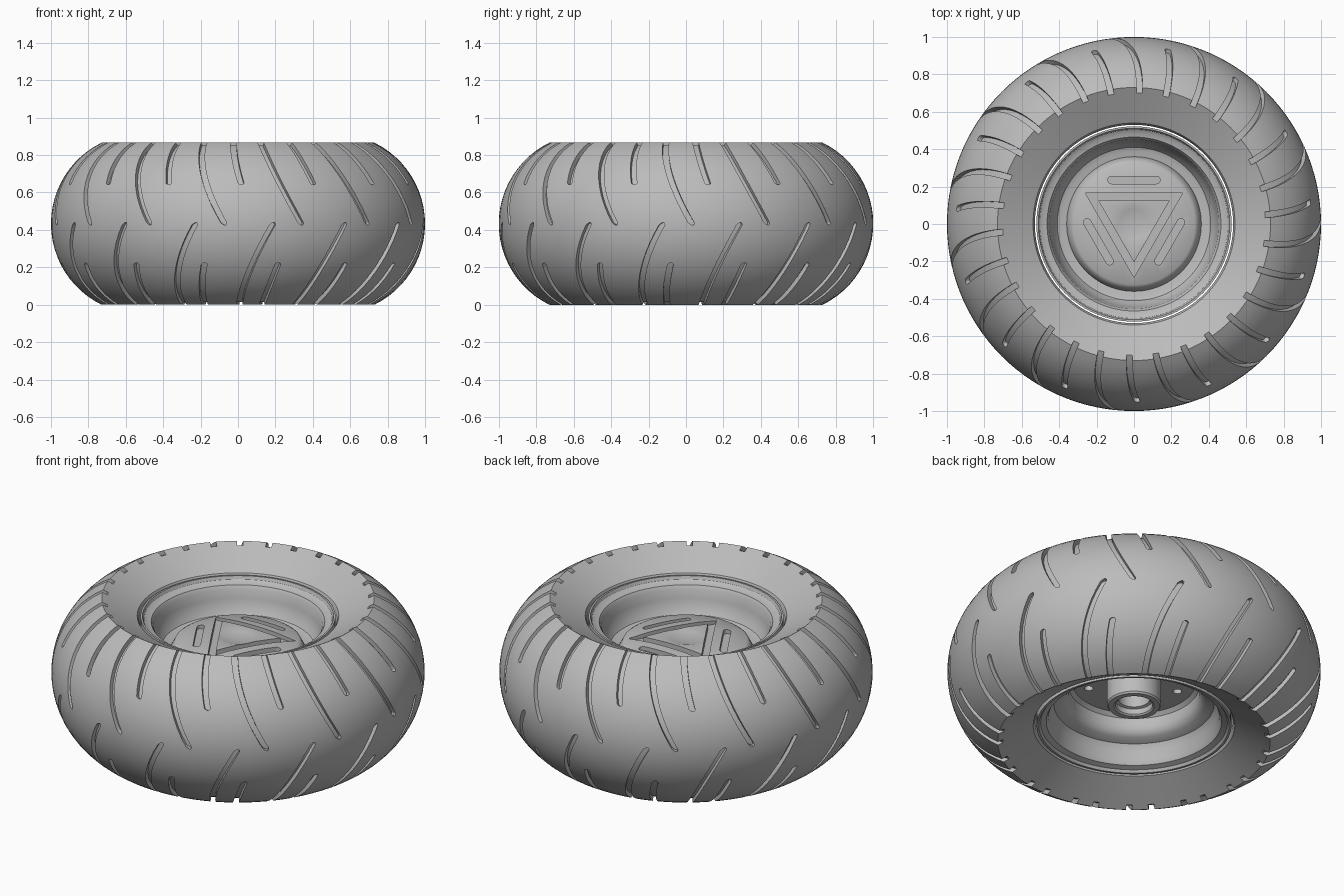
import bpy, bmesh, math
from mathutils import Matrix, Vector

if "Cube" in bpy.data.objects:
    bpy.data.objects.remove(bpy.data.objects["Cube"])

HALF = 0.433                    # half of the tyre width
ARC = 0.482                     # tread cross-section radius
MID = 1 - ARC                   # centre of that arc
EDGE = math.asin(HALF / ARC)    # arc angle at the tread edge
PITCH = math.radians(24)

grey = bpy.data.materials.new("plain grey")
grey.use_nodes = True
GREY = (0.5, 0.5, 0.5, 1)
grey.diffuse_color = GREY
grey.node_tree.nodes["Principled BSDF"].inputs["Base Color"].default_value = GREY


def finish(name, bm):
    bmesh.ops.recalc_face_normals(bm, faces=bm.faces)
    mesh = bpy.data.meshes.new(name)
    bm.to_mesh(mesh)
    bm.free()
    mesh.materials.append(grey)
    obj = bpy.data.objects.new(name, mesh)
    bpy.context.scene.collection.objects.link(obj)
    return obj


def select(obj):
    bpy.ops.object.select_all(action='DESELECT')
    obj.select_set(True)
    bpy.context.view_layer.objects.active = obj


def smooth(obj):
    select(obj)
    bpy.ops.object.shade_smooth_by_angle(angle=math.radians(32))


def revolve(name, profile, steps=120, closed=False):
    """Spin an (r, z) profile around the z axis."""
    bm = bmesh.new()
    verts = [bm.verts.new((r, 0, z)) for r, z in profile]
    edges = [bm.edges.new(pair) for pair in zip(verts, verts[1:])]
    if closed:
        edges.append(bm.edges.new((verts[-1], verts[0])))
    bmesh.ops.spin(bm, geom=verts + edges, cent=(0, 0, 0), axis=(0, 0, 1),
                   angle=math.tau, steps=steps, use_merge=True)
    bmesh.ops.remove_doubles(bm, verts=bm.verts, dist=1e-5)
    return finish(name, bm)


def carve(obj, cutter):
    cutter.hide_render = True
    mod = obj.modifiers.new("carve", 'BOOLEAN')
    mod.operation = 'DIFFERENCE'
    mod.solver = 'EXACT'
    mod.object = cutter
    select(obj)
    bpy.ops.object.modifier_apply(modifier=mod.name)
    bpy.data.objects.remove(cutter)


def loft(bm, rings, loop=False):
    """Skin equal rings of points, capping or closing the ends."""
    rows = [[bm.verts.new(p) for p in ring] for ring in rings]
    n = len(rows[0])
    pairs = list(zip(rows, rows[1:])) + ([(rows[-1], rows[0])] if loop else [])
    for a, b in pairs:
        for i in range(n):
            j = (i + 1) % n
            bm.faces.new((a[i], a[j], b[j], b[i]))
    if not loop:
        bm.faces.new(rows[0])
        bm.faces.new(rows[-1])


def prism(bm, points, low, high):
    loft(bm, [[(x, y, z) for x, y in points] for z in (low, high)])


def tread_groove(bm, side, start, sweep, end_arc):
    """Curved slot following the tread from its edge to end_arc."""
    rings = []
    count = 12
    width, depth = 0.016, 0.025
    first = EDGE + 0.1
    tail = [(1 + d, w) for d, w in ((0.012, 0.85), (0.022, 0.55), (0.028, 0.2))]
    for t, w in [(i / count, 1) for i in range(count + 1)] + tail:
        arc = first + (end_arc - first) * t
        turn = start + sweep * t ** 1.9 - math.pi / 2
        out = Vector((math.cos(turn) * math.cos(arc),
                      math.sin(turn) * math.cos(arc), side * math.sin(arc)))
        hub = Vector((math.cos(turn), math.sin(turn), 0)) * MID
        hub.z = HALF
        across = Vector((-math.sin(turn), math.cos(turn), 0)) * width * w
        bottom, top = hub + out * (ARC - depth), hub + out * (ARC + 0.03)
        rings.append([bottom - across, bottom + across, top + across, top - across])
    loft(bm, rings)


# Tyre: round tread, dished side walls
arcs = [EDGE * (1 - i / 12) for i in range(25)]
profile = [(MID + ARC * math.cos(a), HALF + ARC * math.sin(a)) for a in arcs]
profile += [(0.54, 0.1), (0.53, 0.12), (0.53, 2 * HALF - 0.12), (0.54, 2 * HALF - 0.1)]
tyre = revolve("tyre", profile, closed=True)

# Tread pattern: alternating long and short slots on both halves
bm = bmesh.new()
for k in range(15):
    for side, long_start, short_start in ((1, 9.5, -2), (-1, 0.5, 10)):
        tread_groove(bm, side, math.radians(long_start) + k * PITCH,
                     math.radians(10), 0.02)
        tread_groove(bm, side, math.radians(short_start) + k * PITCH,
                     math.radians(3), 0.47)
carve(tyre, finish("tread_cutter", bm))
smooth(tyre)

# Rim: stepped bowl above and below a solid disc
upper = [(0, 0.57), (0.385, 0.57), (0.41, 0.58), (0.43, 0.61), (0.445, 0.66),
         (0.452, 0.71), (0.465, 0.73), (0.49, 0.735), (0.505, 0.745),
         (0.512, 0.762), (0.522, 0.762)]
lower = [(0.522, 0.1), (0.51, 0.1), (0.5, 0.115), (0.47, 0.125), (0.457, 0.15),
         (0.45, 0.2), (0.43, 0.235), (0.385, 0.25), (0.362, 0.27), (0.352, 0.3),
         (0.35, 0.345), (0.33, 0.365), (0, 0.365)]
rim = revolve("rim", upper + lower, 96)

# Five bolt holes in the underside of the disc
bm = bmesh.new()
for k in range(5):
    a = math.pi / 2 + k * math.tau / 5
    bmesh.ops.create_cone(bm, cap_ends=True, segments=20, radius1=0.024,
                          radius2=0.024, depth=0.1,
                          matrix=Matrix.Translation((0.25 * math.cos(a),
                                                     0.25 * math.sin(a), 0.365)))
carve(rim, finish("bolt_cutter", bm))
smooth(rim)

# Axle sleeve: hollow stub with a stepped bore
sleeve = revolve("axle_sleeve", [(0.145, 0.4), (0.145, 0.23), (0.138, 0.22),
                                 (0.108, 0.22), (0.1, 0.228), (0.1, 0.26),
                                 (0.085, 0.265), (0.085, 0.4)], 64, closed=True)
smooth(sleeve)

# Hub cap: low dome with a shallow central dimple
cap = revolve("hub_cap", [(0, 0.628), (0.04, 0.63), (0.08, 0.636), (0.112, 0.645),
                          (0.2, 0.638), (0.325, 0.62), (0.34, 0.61), (0.36, 0.57),
                          (0.36, 0.5), (0, 0.5)], 96)

# Hub cap decoration: triangular channel and three rounded slots
bm = bmesh.new()
LOW, HIGH = 0.608, 0.7
CY = 0.015
corners = []
for k in range(3):
    a = math.radians(30 + 120 * k)
    c, s = math.cos(a), math.sin(a)
    corners.append([(r * c, CY + r * s, z) for r, z in
                    ((0.22, LOW), (0.3, LOW), (0.3, HIGH), (0.22, HIGH))])
loft(bm, corners, loop=True)
for k in range(3):
    spin = Matrix.Rotation(math.radians(120 * k), 2)
    outline = []
    for end in (0, 1):
        for i in range(9):
            a = math.pi * (i / 8 + end) - math.pi / 2
            p = Vector(((0.12 if end == 0 else -0.12) + 0.02 * math.cos(a),
                        0.22 + 0.02 * math.sin(a)))
            p = spin @ p
            outline.append((p.x, p.y + CY))
    prism(bm, outline, LOW, HIGH)
carve(cap, finish("cap_cutter", bm))
smooth(cap)
